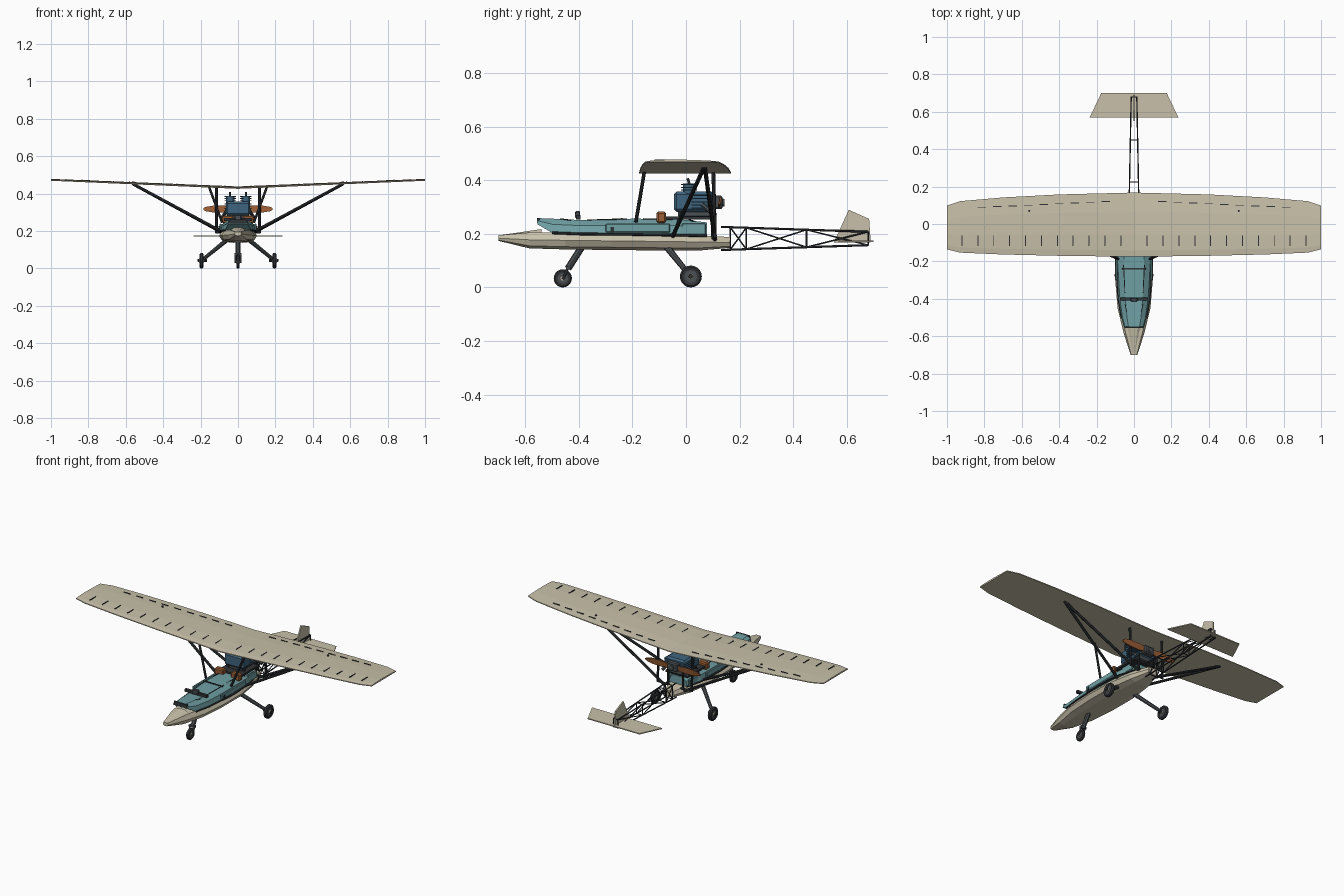
import bpy, bmesh, math
from mathutils import Vector

if "Cube" in bpy.data.objects:
    bpy.data.objects.remove(bpy.data.objects["Cube"])


def material(name, rgb):
    m = bpy.data.materials.new(name)
    m.diffuse_color = (*rgb, 1)
    m.use_nodes = True
    m.node_tree.nodes["Principled BSDF"].inputs["Base Color"].default_value = m.diffuse_color
    return m


CREAM = material("cream", (0.58, 0.53, 0.40))
TEAL = material("teal", (0.16, 0.35, 0.37))
BLUE = material("blue", (0.05, 0.13, 0.21))
DARK = material("dark", (0.03, 0.033, 0.037))
METAL = material("metal", (0.07, 0.08, 0.085))
ORANGE = material("orange", (0.32, 0.11, 0.035))


def finish(name, bm, mat):
    bmesh.ops.recalc_face_normals(bm, faces=bm.faces)
    me = bpy.data.meshes.new(name)
    bm.to_mesh(me)
    bm.free()
    me.materials.append(mat)
    ob = bpy.data.objects.new(name, me)
    bpy.context.collection.objects.link(ob)
    return ob


def loft(name, rings, mat):
    bm = bmesh.new()
    vs = [[bm.verts.new(p) for p in r] for r in rings]
    n = len(rings[0])
    for a, b in zip(vs, vs[1:]):
        for i in range(n):
            bm.faces.new((a[i], a[(i + 1) % n], b[(i + 1) % n], b[i]))
    bm.faces.new(vs[0])
    bm.faces.new(vs[-1])
    return finish(name, bm, mat)


def box(name, c, s, mat, bevel=0):
    bm = bmesh.new()
    bmesh.ops.create_cube(bm, size=1)
    bmesh.ops.scale(bm, vec=s, verts=bm.verts)
    if bevel:
        bmesh.ops.bevel(bm, geom=bm.edges[:], offset=bevel, segments=1, affect='EDGES')
    bmesh.ops.translate(bm, vec=c, verts=bm.verts)
    return finish(name, bm, mat)


def rod(name, a, b, r, mat, sides=8, r2=None):
    a, b = Vector(a), Vector(b)
    d = b - a
    bm = bmesh.new()
    bmesh.ops.create_cone(bm, cap_ends=True, segments=sides, radius1=r,
                          radius2=r if r2 is None else r2, depth=d.length)
    q = d.to_track_quat('Z', 'Y')
    for v in bm.verts:
        v.co = q @ v.co + (a + b) / 2
    return finish(name, bm, mat)


def plate(name, pts, offset, mat):
    o = Vector(offset)
    return loft(name, [[Vector(p) - o for p in pts], [Vector(p) + o for p in pts]], mat)


# Hull: faceted boat section (y, half width, bottom, chine, top)
def hull_ring(y, w, zb, zm, zt):
    half = [(0.45 * w, zb), (0.85 * w, zb + 0.3 * (zm - zb)), (w, zm), (0.8 * w, zt)]
    return [(x, y, z) for x, z in half] + [(-x, y, z) for x, z in reversed(half)]


loft("hull", [hull_ring(*s) for s in [
    (-0.70, 0.018, 0.174, 0.184, 0.195), (-0.585, 0.055, 0.146, 0.178, 0.205),
    (-0.45, 0.088, 0.142, 0.176, 0.205), (-0.28, 0.102, 0.14, 0.174, 0.203),
    (-0.10, 0.10, 0.138, 0.172, 0.198), (0.05, 0.075, 0.138, 0.17, 0.195),
    (0.165, 0.036, 0.148, 0.168, 0.188)]], CREAM)
loft("nose_deck", [[(-w, y, z), (w, y, z), (w * 0.4, y, z + h), (-w * 0.4, y, z + h)]
     for y, w, z, h in [(-0.69, 0.013, 0.19, 0.006), (-0.54, 0.05, 0.2, 0.018)]], CREAM)

# Teal upper body: (y, half width, bottom, top)
body = [(-0.555, 0.052, 0.236, 0.259), (-0.50, 0.068, 0.204, 0.257), (-0.40, 0.084, 0.2, 0.252),
        (-0.19, 0.098, 0.198, 0.257), (-0.02, 0.088, 0.195, 0.254), (0.078, 0.06, 0.193, 0.243)]


def body_ring(y, w, zb, zt):
    zs = zb + 0.6 * (zt - zb)
    half = [(w, zb), (0.9 * w, zs), (0.55 * w, zt)]
    return [(x, y, z) for x, z in half] + [(-x, y, z) for x, z in reversed(half)]


loft("upper_body", [body_ring(*s) for s in body], TEAL)
for s in (-1, 1):
    for (ya, wa, ba, ta), (yb, wb, bb, tb) in zip(body[1:], body[2:]):
        rod("body_sill", (s * wa, ya, ba), (s * wb, yb, bb), 0.005, DARK, 6)
        rod("body_seam", (s * 0.57 * wa, ya + 0.03, ta - 0.001),
            (s * 0.57 * wb, yb - 0.03, tb - 0.001), 0.0025, DARK, 6)
    box("side_panel", (s * 0.094, -0.18, 0.222), (0.012, 0.24, 0.035), TEAL, 0.004)
    box("body_clip", (s * 0.098, -0.275, 0.215), (0.01, 0.014, 0.02), DARK)
    box("rear_panel", (s * 0.072, 0.03, 0.218), (0.012, 0.09, 0.045), TEAL, 0.004)
# Cockpit bars
box("control_bar", (0, -0.402, 0.262), (0.15, 0.016, 0.016), DARK)
box("instrument_box", (0, -0.405, 0.272), (0.035, 0.018, 0.026), METAL, 0.003)
box("cockpit_rim", (0, -0.24, 0.257), (0.13, 0.007, 0.006), DARK)
box("front_rim", (0, -0.552, 0.25), (0.09, 0.008, 0.02), DARK)

# Wing: thin cambered section with dihedral (x, front y, rear y, z)
def wing_z(x):
    return 0.43 + 0.043 * abs(x)


def wing_ring(x, yf, yr, t):
    z, c = wing_z(x), yr - yf
    up = [(0, 0), (0.1, 0.6), (0.35, 1), (0.7, 0.75), (1, 0)]
    top = [(x, yf + u * c, z + v * t * 0.8) for u, v in up]
    low = [(x, yf + u * c, z - 0.005) for u in (1, 0.7, 0.35, 0)]
    return top + low


half = [(0.4, -0.170, 0.158, 0.009), (0.7, -0.163, 0.142, 0.008),
        (0.93, -0.153, 0.122, 0.007), (1.0, -0.136, 0.098, 0.006)]
stations = [(-x, a, b, t) for x, a, b, t in reversed(half)] + [(0, -0.175, 0.168, 0.01)] + half
loft("wing", [wing_ring(*s) for s in stations], CREAM)
for s in (-1, 1):
    for i in range(11):
        x = s * (0.07 + i * 0.085)
        box("wing_rib_mark", (x, -0.09, wing_z(x) + 0.0065), (0.005, 0.055, 0.004), DARK)
    for i in range(9):
        x = s * (0.15 + i * 0.083)
        box("trailing_edge_mark", (x, 0.128 - abs(x) * 0.048, wing_z(x) + 0.003),
            (0.045, 0.004, 0.006), DARK)
    rod("strut_cap", (s * 0.56, 0.07, 0.445), (s * 0.56, 0.07, 0.464), 0.006, DARK)

    # Wing struts and cabane struts
    rod("front_wing_strut", (s * 0.075, -0.05, 0.19), (s * 0.56, 0.068, 0.45), 0.008, DARK)
    rod("rear_wing_strut", (s * 0.065, 0.108, 0.18), (s * 0.56, 0.07, 0.45), 0.008, DARK)
    rod("front_cabane_strut", (s * 0.085, -0.187, 0.245), (s * 0.155, -0.155, 0.436), 0.007, DARK)
    rod("rear_cabane_strut", (s * 0.115, 0.108, 0.19), (s * 0.115, 0.102, 0.434), 0.007, DARK)
    rod("cabane_foot", (s * 0.04, 0.108, 0.19), (s * 0.12, 0.108, 0.193), 0.006, DARK)

# Landing gear
def wheel(name, x, y, r, w):
    bm = bmesh.new()
    prof = [(0.58 * r, -0.4 * w), (0.85 * r, -0.5 * w), (r, -0.25 * w),
            (r, 0.25 * w), (0.85 * r, 0.5 * w), (0.58 * r, 0.4 * w)]
    n = 20
    vs = [[bm.verts.new((x + h, y + q * math.cos(i * math.tau / n), r + q * math.sin(i * math.tau / n)))
           for q, h in prof] for i in range(n)]
    for i in range(n):
        a, b = vs[i], vs[(i + 1) % n]
        for j in range(6):
            k = (j + 1) % 6
            bm.faces.new((a[j], a[k], b[k], b[j]))
    finish(name + "_tyre", bm, DARK)
    rod(name + "_rim", (x - 0.3 * w, y, r), (x + 0.3 * w, y, r), 0.6 * r, METAL, 16)
    rod(name + "_hub", (x - 0.6 * w, y, r), (x + 0.6 * w, y, r), 0.25 * r, CREAM, 10)


wheel("nose_wheel", 0, -0.46, 0.034, 0.018)
for s in (-1, 1):
    wheel("main_wheel", s * 0.195, 0.018, 0.041, 0.022)
    rod("main_leg", (s * 0.055, -0.075, 0.155), (s * 0.182, 0.008, 0.052), 0.013, METAL, 8, 0.01)
    rod("main_axle", (s * 0.165, 0.015, 0.043), (s * 0.215, 0.018, 0.041), 0.008, DARK)
    rod("nose_fork", (s * 0.014, -0.44, 0.075), (s * 0.014, -0.46, 0.03), 0.005, METAL)
rod("nose_leg", (0, -0.39, 0.15), (0, -0.441, 0.07), 0.013, METAL)
box("nose_fork_crown", (0, -0.44, 0.075), (0.038, 0.018, 0.012), METAL)

# Engine on its mount
box("engine_mount", (0, 0.005, 0.259), (0.15, 0.17, 0.012), DARK)
box("engine_sump", (0, 0.035, 0.277), (0.09, 0.13, 0.03), METAL, 0.005)
box("engine_block", (0, 0.03, 0.32), (0.13, 0.15, 0.075), BLUE, 0.01)
for i in range(5):
    box("cooling_fin", (0, 0.065, 0.296 + i * 0.012), (0.146, 0.09, 0.004), BLUE)
box("gearbox", (0, 0.112, 0.318), (0.07, 0.05, 0.05), METAL, 0.006)
for s in (-1, 1):
    rod("cylinder", (s * 0.042, 0.012, 0.35), (s * 0.042, 0.012, 0.388), 0.023, BLUE, 12)
    for z in (0.362, 0.372, 0.382):
        rod("cylinder_fin", (s * 0.042, 0.012, z), (s * 0.042, 0.012, z + 0.004), 0.03, BLUE, 12)
    rod("spark_plug", (s * 0.042, 0.012, 0.388), (s * 0.042, 0.006, 0.408), 0.005, METAL)
    rod("engine_brace", (s * 0.07, -0.045, 0.205), (s * 0.05, -0.01, 0.29), 0.006, DARK)
    rod("rear_engine_brace", (s * 0.05, 0.1, 0.18), (s * 0.05, 0.1, 0.3), 0.006, DARK)
    rod("exhaust", (s * 0.06, 0.06, 0.31), (s * 0.085, 0.11, 0.27), 0.009, METAL)
    # Seat pads in front of the engine
    box("seat_pad", (s * 0.055, -0.092, 0.262), (0.06, 0.035, 0.042), ORANGE, 0.006)
    # Propeller blade
    loft("propeller_blade", [[(s * x, 0.126 - 0.006, 0.317 - c), (s * x, 0.126 + 0.001, 0.317 - c),
                              (s * x, 0.126 + 0.006, 0.317 + c), (s * x, 0.126 - 0.001, 0.317 + c)]
         for x, c in [(0.01, 0.01), (0.07, 0.019), (0.135, 0.018), (0.17, 0.012), (0.185, 0.005)]], ORANGE)
rod("propeller_hub", (0, 0.10, 0.317), (0, 0.143, 0.317), 0.02, METAL, 12, 0.014)

# Truss tail boom
def corner(y, sx, sz):
    t = (y - 0.165) / 0.515
    return (sx * (0.025 - 0.01 * t), y, 0.183 + 0.0 * t + sz * (0.042 - 0.017 * t))


frames = [0.165, 0.225, 0.45, 0.68]
for s in (-1, 1):
    for z in (-1, 1):
        rod("boom_longeron", corner(0.13, s, z), corner(0.68, s, z), 0.004, DARK, 6)
    for a, b in zip(frames, frames[1:]):
        for z in (-1, 1):
            rod("boom_brace", corner(a, s, z), corner(b, s, -z), 0.0028, DARK, 6)
    for y in frames:
        rod("boom_post", corner(y, s, -1), corner(y, s, 1), 0.003, DARK, 6)
        rod("boom_crossbar", corner(y, -1, s), corner(y, 1, s), 0.003, DARK, 6)

# Tail surfaces
plate("tailplane", [(-0.237, 0.57, 0.172), (0.237, 0.57, 0.172), (0.175, 0.70, 0.172),
                    (-0.175, 0.70, 0.172)], (0, 0, 0.003), CREAM)
plate("tail_fin", [(0, 0.552, 0.168), (0, 0.608, 0.29), (0, 0.684, 0.256), (0, 0.69, 0.168)],
      (0.004, 0, 0), CREAM)
